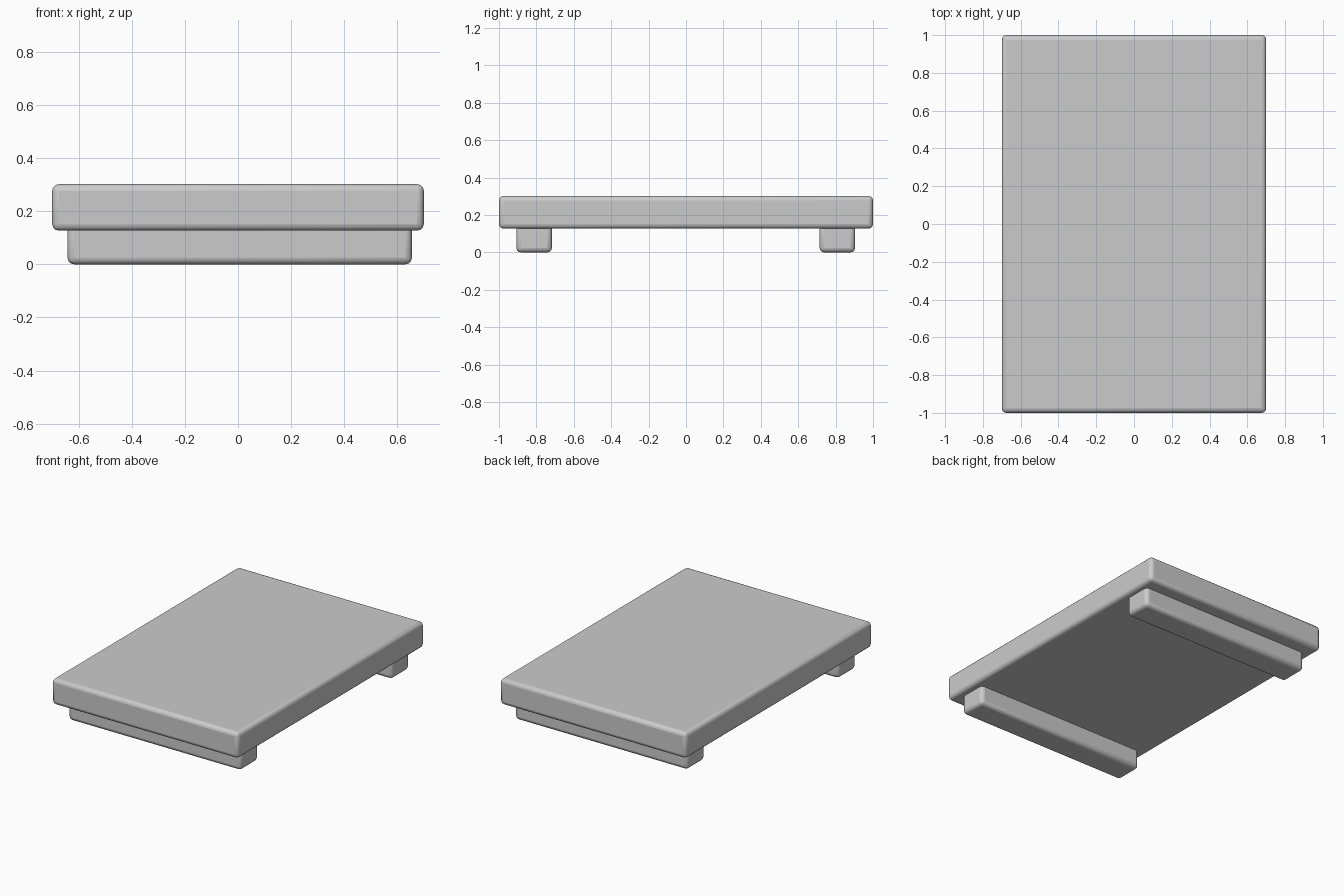
import bpy
import math

if "Cube" in bpy.data.objects:
    bpy.data.objects.remove(bpy.data.objects["Cube"])


def rounded_box(name, x, y, z, radius=0.025):
    """Box spanning the given (min, max) ranges, with softly rounded edges."""
    bpy.ops.mesh.primitive_cube_add(
        size=1, location=[(a + b) / 2 for a, b in (x, y, z)])
    ob = bpy.context.object
    ob.name = name
    ob.scale = [b - a for a, b in (x, y, z)]
    bpy.ops.object.transform_apply(location=False, rotation=False, scale=True)
    bevel = ob.modifiers.new("rounded_edges", 'BEVEL')
    bevel.width = radius
    bevel.segments = 3
    bpy.ops.object.shade_smooth_by_angle(angle=math.radians(35))
    return ob


# Main slab
rounded_box("slab", (-0.7, 0.7), (-1.0, 1.0), (0.127, 0.302))

# Two runners below, their tops sunk into the slab
for name, y in (("front_runner", (-0.907, -0.717)),
                ("back_runner", (0.714, 0.904))):
    rounded_box(name, (-0.642, 0.655), y, (0.0, 0.165))
